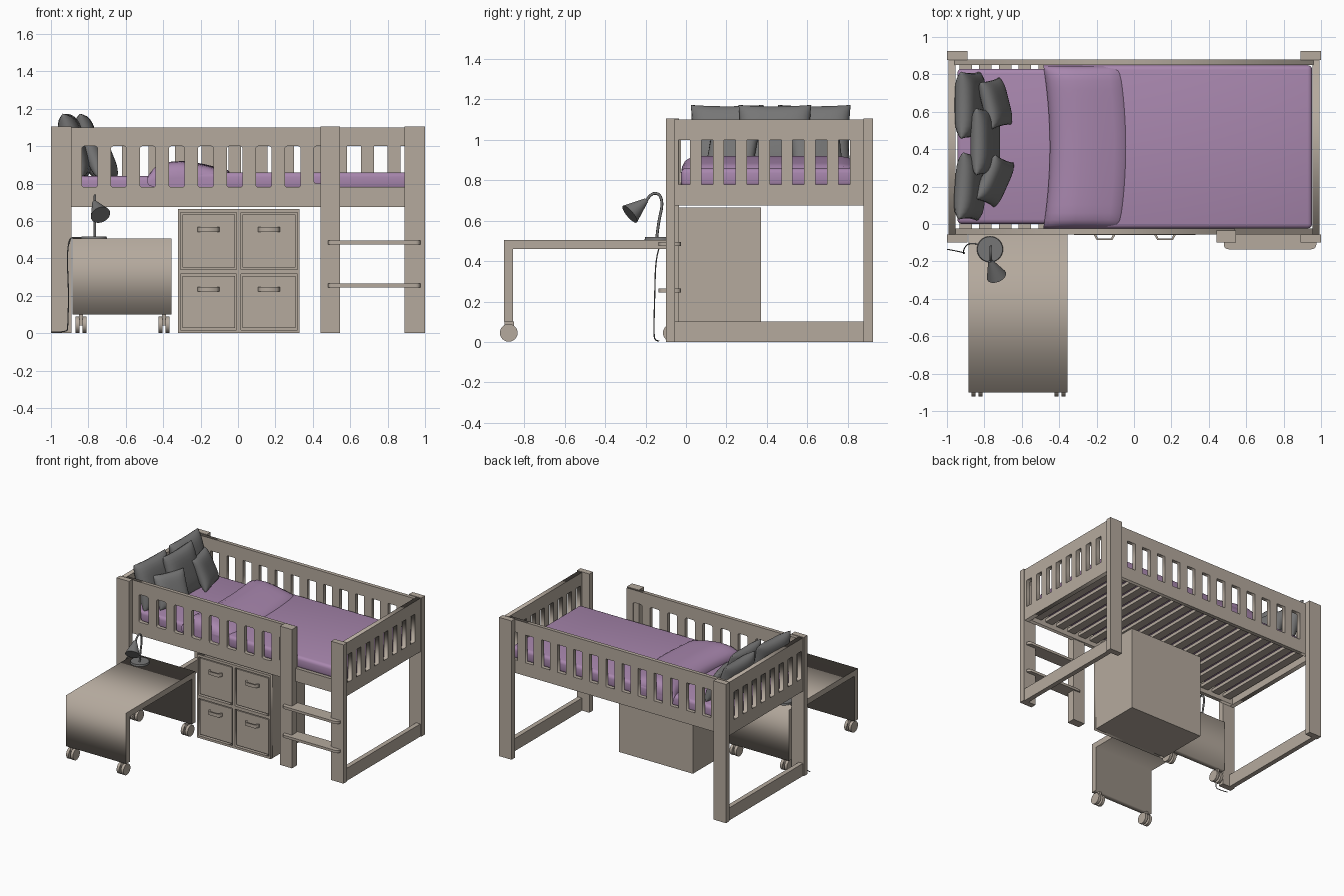
import bpy, bmesh, math
from mathutils import Matrix, Vector

if "Cube" in bpy.data.objects:
    bpy.data.objects.remove(bpy.data.objects["Cube"])

def material(name, rgb):
    m = bpy.data.materials.new(name)
    m.diffuse_color = (*rgb, 1)
    m.use_nodes = True
    m.node_tree.nodes["Principled BSDF"].inputs["Base Color"].default_value = m.diffuse_color
    return m

WOOD = material("wood", (0.46, 0.40, 0.34))
PURPLE = material("purple_fabric", (0.39, 0.24, 0.42))
GREY = material("dark_grey", (0.18, 0.18, 0.18))

def finish(name, bm, mat, smooth=None):
    bmesh.ops.remove_doubles(bm, verts=bm.verts, dist=1e-5)
    bmesh.ops.recalc_face_normals(bm, faces=bm.faces)
    me = bpy.data.meshes.new(name)
    bm.to_mesh(me)
    bm.free()
    ob = bpy.data.objects.new(name, me)
    bpy.context.collection.objects.link(ob)
    me.materials.append(mat)
    if smooth:
        bpy.ops.object.select_all(action='DESELECT')
        ob.select_set(True)
        bpy.context.view_layer.objects.active = ob
        bpy.ops.object.shade_smooth_by_angle(angle=math.radians(smooth))
    return ob

def box(name, x, y, z, mat=WOOD, bevel=0, seg=3):
    bm = bmesh.new()
    bmesh.ops.create_cube(bm, size=1)
    for v in bm.verts:
        v.co = [(a[0] + a[1]) / 2 + c * (a[1] - a[0]) for a, c in zip((x, y, z), v.co)]
    if bevel:
        bmesh.ops.bevel(bm, geom=bm.edges[:], offset=bevel, segments=seg, profile=0.5, affect='EDGES')
    return finish(name, bm, mat, 50 if bevel else None)

def curve_bmesh(cu):
    ob = bpy.data.objects.new("temp", cu)
    bpy.context.collection.objects.link(ob)
    dg = bpy.context.evaluated_depsgraph_get()
    me = bpy.data.meshes.new_from_object(ob.evaluated_get(dg))
    bm = bmesh.new()
    bm.from_mesh(me)
    bpy.data.objects.remove(ob)
    bpy.data.meshes.remove(me)
    return bm

def prism(name, loops, lo, hi, axis, mat=WOOD):
    """Outline with holes, extruded from lo to hi along an axis."""
    cu = bpy.data.curves.new(name, 'CURVE')
    cu.dimensions, cu.fill_mode, cu.extrude = '2D', 'BOTH', (hi - lo) / 2
    for loop in loops:
        sp = cu.splines.new('POLY')
        sp.points.add(len(loop) - 1)
        for p, (u, v) in zip(sp.points, loop):
            p.co = (u, v, 0, 1)
        sp.use_cyclic_u = True
    bm = curve_bmesh(cu)
    for vert in bm.verts:
        u, v, w = vert.co
        w += (lo + hi) / 2
        vert.co = {'x': (w, u, v), 'y': (u, w, v), 'z': (u, v, w)}[axis]
    return finish(name, bm, mat)

def rrect(u0, u1, v0, v1, r=0.0, n=4):
    if not r:
        return [(u0, v0), (u1, v0), (u1, v1), (u0, v1)]
    pts = []
    for k, (cu, cv) in enumerate([(u1 - r, v1 - r), (u0 + r, v1 - r), (u0 + r, v0 + r), (u1 - r, v0 + r)]):
        for i in range(n + 1):
            a = math.pi / 2 * (k + i / n)
            pts.append((cu + r * math.cos(a), cv + r * math.sin(a)))
    return pts

def tube(name, pts, r, mat=GREY):
    cu = bpy.data.curves.new(name, 'CURVE')
    cu.dimensions, cu.bevel_depth, cu.bevel_resolution, cu.use_fill_caps = '3D', r, 2, True
    sp = cu.splines.new('NURBS')
    sp.points.add(len(pts) - 1)
    for p, c in zip(sp.points, pts):
        p.co = (*c, 1)
    sp.use_endpoint_u, sp.order_u, sp.resolution_u = True, 3, 6
    return finish(name, curve_bmesh(cu), mat, 50)

def cone(name, a, b, r1, r2, mat, n=24, caps=True):
    a, b = Vector(a), Vector(b)
    bm = bmesh.new()
    rot = (b - a).to_track_quat('Z', 'Y').to_matrix().to_4x4()
    bmesh.ops.create_cone(bm, cap_ends=caps, segments=n, radius1=r1, radius2=r2,
                          depth=(b - a).length, matrix=Matrix.Translation((a + b) / 2) @ rot)
    return finish(name, bm, mat, 40)

# Bed posts
for sx, x in (("left", (-1, -0.89)), ("right", (0.89, 1))):
    box(f"front_{sx}_post", x, (-0.10, -0.055), (0, 1.105))
    box(f"back_{sx}_post", x, (0.878, 0.925), (0, 1.105))
box("ladder_post", (0.44, 0.545), (-0.10, -0.035), (0, 1.105))

# Slotted side guards: front one is stepped down at the ladder
front = [(-0.955, 0.675), (0.96, 0.675), (0.96, 0.78), (0.54, 0.78), (0.54, 1.10), (-0.955, 1.10)]
slots = [rrect(-0.835 + 0.155 * i, -0.75 + 0.155 * i, 0.78, 1.0, 0.015) for i in range(8)]
slots.append(rrect(0.405, 0.485, 0.80, 1.0, 0.015))
prism("front_guard", [front] + slots, -0.055, -0.025, 'y')
slots = [rrect(0.016 + 0.142 * k, 0.09 + 0.142 * k, 0.78, 1.0) for k in range(-6, 7)]
prism("back_guard", [rrect(-0.96, 0.96, 0.675, 1.10)] + slots, 0.85, 0.88, 'y')

# Slotted end panels and floor stretchers
ends = [rrect(-0.037 + 0.113 * i, 0.02 + 0.113 * i, 0.78, 1.0) for i in range(8)]
for side, s in (("left", -1), ("right", 1)):
    lo, hi = sorted((s * 0.955, s * 0.992))
    prism(f"{side}_end_panel", [rrect(-0.056, 0.88, 0.675, 1.10)] + ends, lo, hi, 'x')
    box(f"{side}_stretcher", (lo, hi), (-0.056, 0.88), (0, 0.10))

# Bed base slats
for i in range(18):
    x = -0.90 + i * 0.1055
    box("base_slat", (x - 0.033, x + 0.033), (-0.025, 0.85), (0.71, 0.735))

# Ladder rungs
for z in (0.255, 0.485):
    prism("ladder_rung", [rrect(0.48, 0.975, -0.135, -0.025, 0.025)], z - 0.01, z + 0.01, 'z')

# Mattress and duvet
box("mattress", (-0.945, 0.945), (0.0, 0.83), (0.735, 0.84), PURPLE, 0.025)
box("duvet", (-0.30, 0.953), (-0.024, 0.849), (0.765, 0.86), PURPLE, 0.025)

# Turned-back duvet fold, lofted across the bed
profile = [(-0.07, 0.85), (-0.09, 0.872), (-0.14, 0.885), (-0.22, 0.905), (-0.32, 0.92), (-0.40, 0.915),
           (-0.455, 0.89), (-0.485, 0.85), (-0.475, 0.805), (-0.44, 0.78), (-0.10, 0.78)]
bm = bmesh.new()
rings = []
N = 20
for j in range(N + 1):
    t = math.sin((j / N - 0.5) * math.pi)
    s = 0.35 + 0.65 * (1 - abs(t) ** 16) ** 0.5
    rings.append([bm.verts.new((x + 0.035 * (1 - t * t), 0.412 + 0.437 * t, 0.78 + (z - 0.78) * s))
                  for x, z in profile])
for a, b in zip(rings, rings[1:]):
    for i in range(len(profile)):
        k = (i + 1) % len(profile)
        bm.faces.new((a[i], a[k], b[k], b[i]))
bm.faces.new(rings[0])
bm.faces.new(rings[-1])
finish("duvet_fold", bm, PURPLE, 60)

# Pillows: puffed squares leaning back on the left end
def pillow(name, loc, size, thick, lean, turn):
    bm = bmesh.new()
    n = 14
    rot = Matrix.Rotation(math.radians(turn), 4, 'Z') @ Matrix.Rotation(math.radians(-lean), 4, 'Y')
    for side in (-1, 1):
        grid = []
        for i in range(n + 1):
            row = []
            for j in range(n + 1):
                u, v = (math.sin((k / n - 0.5) * math.pi) for k in (i, j))
                puff = max(0, (1 - u ** 4) * (1 - v ** 4)) ** 0.5
                p = Vector((side * thick / 2 * puff, u * size / 2 * (1 - 0.05 * (1 - v * v) * u * u),
                            v * size / 2 * (1 - 0.05 * (1 - u * u) * v * v)))
                row.append(bm.verts.new(rot @ p + Vector(loc)))
            grid.append(row)
        for i in range(n):
            for j in range(n):
                bm.faces.new((grid[i][j], grid[i + 1][j], grid[i + 1][j + 1], grid[i][j + 1]))
    finish(name, bm, GREY, 80)

pillow("back_pillow", (-0.875, 0.635, 1.0), 0.36, 0.12, 16, 0)
pillow("back_pillow", (-0.875, 0.20, 1.0), 0.36, 0.12, 16, -4)
pillow("middle_pillow", (-0.795, 0.44, 1.0), 0.36, 0.11, 16, 0)
pillow("small_pillow", (-0.74, 0.645, 0.955), 0.26, 0.09, 24, 14)
pillow("small_pillow", (-0.745, 0.23, 0.955), 0.26, 0.09, 24, -24)

# Drawer cabinet: body, face frame, four drawer fronts with bow handles
box("cabinet_body", (-0.32, 0.33), (-0.035, 0.37), (0, 0.665))
cols, rows = ((-0.308, -0.007), (0.015, 0.317)), ((0.018, 0.315), (0.34, 0.645))
holes = [rrect(*c, *r) for c in cols for r in rows]
prism("cabinet_face_frame", [rrect(-0.32, 0.33, 0, 0.665)] + holes, -0.06, -0.035, 'y')
bow = [(-0.058, -0.05), (-0.058, -0.058), (-0.042, -0.085), (0.042, -0.085), (0.058, -0.058), (0.058, -0.05),
       (0.047, -0.05), (0.036, -0.077), (-0.036, -0.077), (-0.047, -0.05)]
for c in cols:
    for r, hz in zip(rows, (0.235, 0.555)):
        g, cx = 0.01, sum(c) / 2
        box("drawer_front", (c[0] + g, c[1] - g), (-0.052, -0.03), (r[0] + g, r[1] - g))
        prism("drawer_handle", [[(cx + u, v) for u, v in bow]], hz - 0.013, hz + 0.013, 'z')

# Rolling desk: one U-shaped profile and twin-wheel casters
desk = [(-0.90, 0.10), (-0.855, 0.10), (-0.855, 0.46), (-0.075, 0.46), (-0.075, 0.10), (-0.03, 0.10),
        (-0.03, 0.505), (-0.90, 0.505)]
prism("desk", [desk], -0.885, -0.355, 'x')
for x in (-0.84, -0.395):
    for y in (-0.877, -0.07):
        for s in (-1, 1):
            cone("caster_wheel", (x + s * 0.008, y, 0.045), (x + s * 0.03, y, 0.045), 0.044, 0.044, WOOD)
        box("caster_fork", (x - 0.01, x + 0.01), (y - 0.02, y + 0.025), (0.04, 0.10))

# Desk lamp with curved neck, cone shade and cable
L = (-0.77, -0.135)
cone("lamp_base", (*L, 0.505), (*L, 0.518), 0.07, 0.067, GREY, 32)
tube("lamp_neck", [(-0.765, -0.145, 0.515), (-0.765, -0.135, 0.60), (-0.765, -0.115, 0.68), (-0.765, -0.13, 0.735),
                   (-0.765, -0.175, 0.735), (-0.765, -0.195, 0.70)], 0.007)
cone("lamp_shade", (-0.735, -0.278, 0.632), (-0.768, -0.197, 0.70), 0.054, 0.012, GREY, 24)
tube("lamp_cable", [(-0.82, -0.11, 0.51), (-0.87, -0.10, 0.51), (-0.90, -0.115, 0.51), (-0.915, -0.15, 0.42),
                    (-0.905, -0.155, 0.22), (-0.91, -0.16, 0.03), (-0.915, -0.15, 0.005), (-1.0, -0.135, 0.005)], 0.003)
